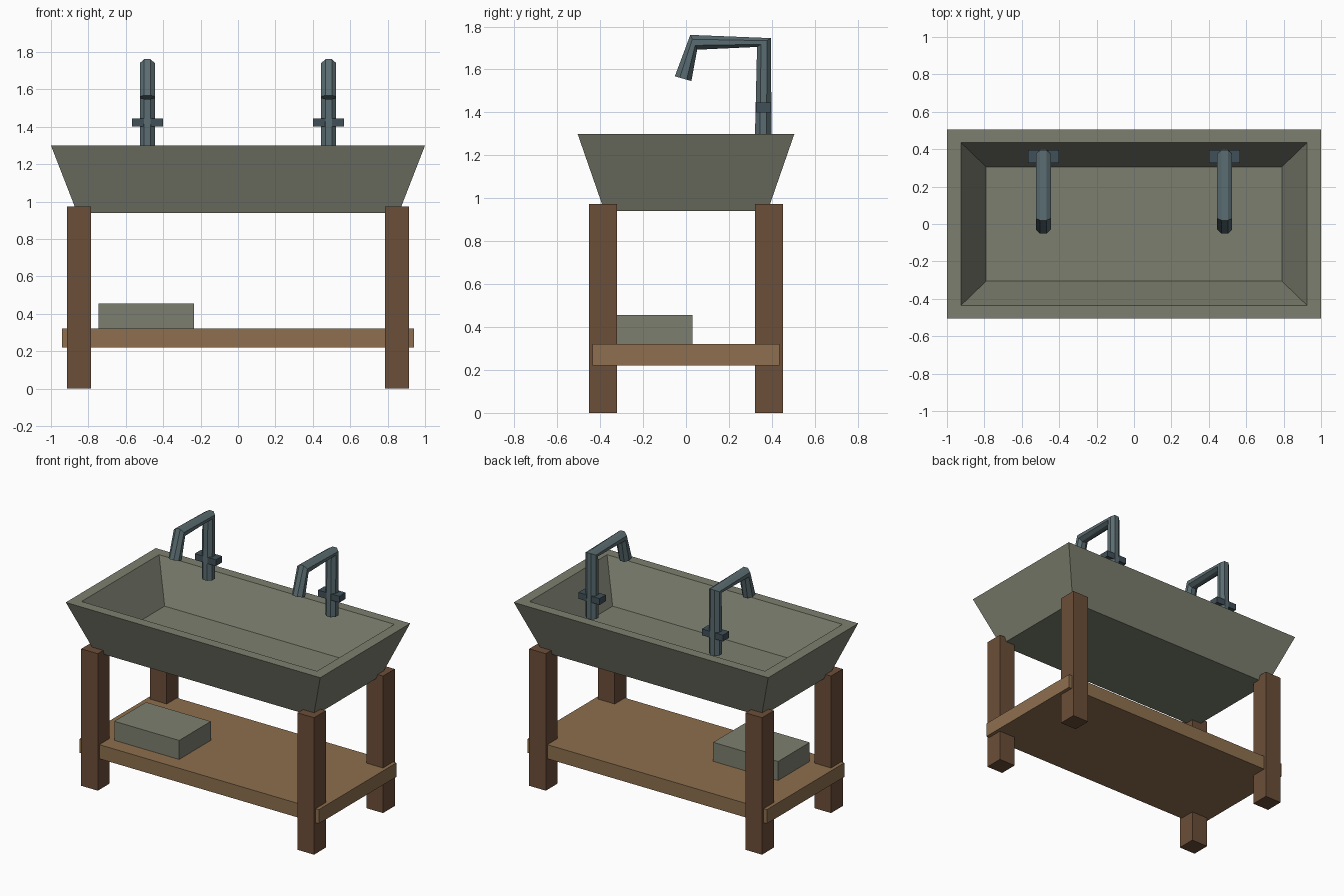
import bpy, bmesh, math
from mathutils import Vector

if "Cube" in bpy.data.objects:
    bpy.data.objects.remove(bpy.data.objects["Cube"])


def material(name, rgb):
    # sRGB 0-255 to linear
    m = bpy.data.materials.new(name)
    lin = [((c / 255 + 0.055) / 1.055) ** 2.4 for c in rgb]
    m.diffuse_color = (*lin, 1)
    m.use_nodes = True
    m.node_tree.nodes["Principled BSDF"].inputs["Base Color"].default_value = m.diffuse_color
    return m


STONE = material("grey_stone", (124, 127, 111))
DARK_WOOD = material("dark_wood", (108, 78, 56))
LIGHT_WOOD = material("light_wood", (142, 111, 78))
METAL = material("grey_metal", (90, 108, 113))
DARK_METAL = material("dark_metal", (64, 80, 88))


def loft(name, rings, mat):
    """Skin a chain of equal-length point rings and cap both ends."""
    bm = bmesh.new()
    vs = [[bm.verts.new(p) for p in r] for r in rings]
    n = len(vs[0])
    for a, b in zip(vs, vs[1:]):
        for i in range(n):
            j = (i + 1) % n
            bm.faces.new((a[i], a[j], b[j], b[i]))
    bm.faces.new(vs[0][::-1])
    bm.faces.new(vs[-1])
    bmesh.ops.recalc_face_normals(bm, faces=bm.faces)
    me = bpy.data.meshes.new(name)
    bm.to_mesh(me)
    bm.free()
    me.materials.append(mat)
    ob = bpy.data.objects.new(name, me)
    bpy.context.collection.objects.link(ob)
    return ob


def rect(x0, x1, y0, y1, z):
    return [(x0, y0, z), (x1, y0, z), (x1, y1, z), (x0, y1, z)]


def box(name, x0, x1, y0, y1, z0, z1, mat):
    return loft(name, [rect(x0, x1, y0, y1, z0), rect(x0, x1, y0, y1, z1)], mat)


# Basin: flared outside, over the rim, down to the inner floor
loft("basin", [rect(-x, x, -y, y, z) for x, y, z in (
    (0.86, 0.38, 0.94), (1.0, 0.505, 1.30),
    (0.925, 0.435, 1.30), (0.79, 0.305, 1.02))], STONE)

# Legs
for sx, side in ((-1, "left"), (1, "right")):
    for sy, end in ((-1, "front"), (1, "back")):
        cx, cy = sx * 0.85, sy * 0.387
        box(f"{end}_{side}_leg", cx - 0.065, cx + 0.065,
            cy - 0.066, cy + 0.066, 0, 0.973, DARK_WOOD)

# Shelf and the block standing on it
box("shelf", -0.94, 0.94, -0.435, 0.435, 0.22, 0.32, LIGHT_WOOD)
box("stored_block", -0.745, -0.235, -0.325, 0.03, 0.318, 0.455, STONE)

# Taps: eight-sided bent pipe, each ring given by its outer and inner (y, z)
SECTIONS = [((0.399, 1.28), (0.321, 1.28)), ((0.395, 1.746), (0.331, 1.705)),
            ((0.02, 1.761), (0.052, 1.692)), ((-0.052, 1.568), (0.025, 1.546))]
R = 1 / math.cos(math.pi / 8)
for cx, side in ((-0.485, "left"), (0.485, "right")):
    rings = []
    for o, i in SECTIONS:
        outer, inner = Vector((cx, *o)), Vector((cx, *i))
        mid, half = (outer + inner) / 2, (outer - inner) / 2
        rings.append([mid + R * (half * math.cos(a) + Vector((0.04, 0, 0)) * math.sin(a))
                      for a in (math.pi * (k + 0.5) / 4 for k in range(8))])
    loft(f"{side}_tap", rings, METAL)
    box(f"{side}_tap_handle", cx - 0.083, cx + 0.083, 0.326, 0.396, 1.40, 1.445, DARK_METAL)
